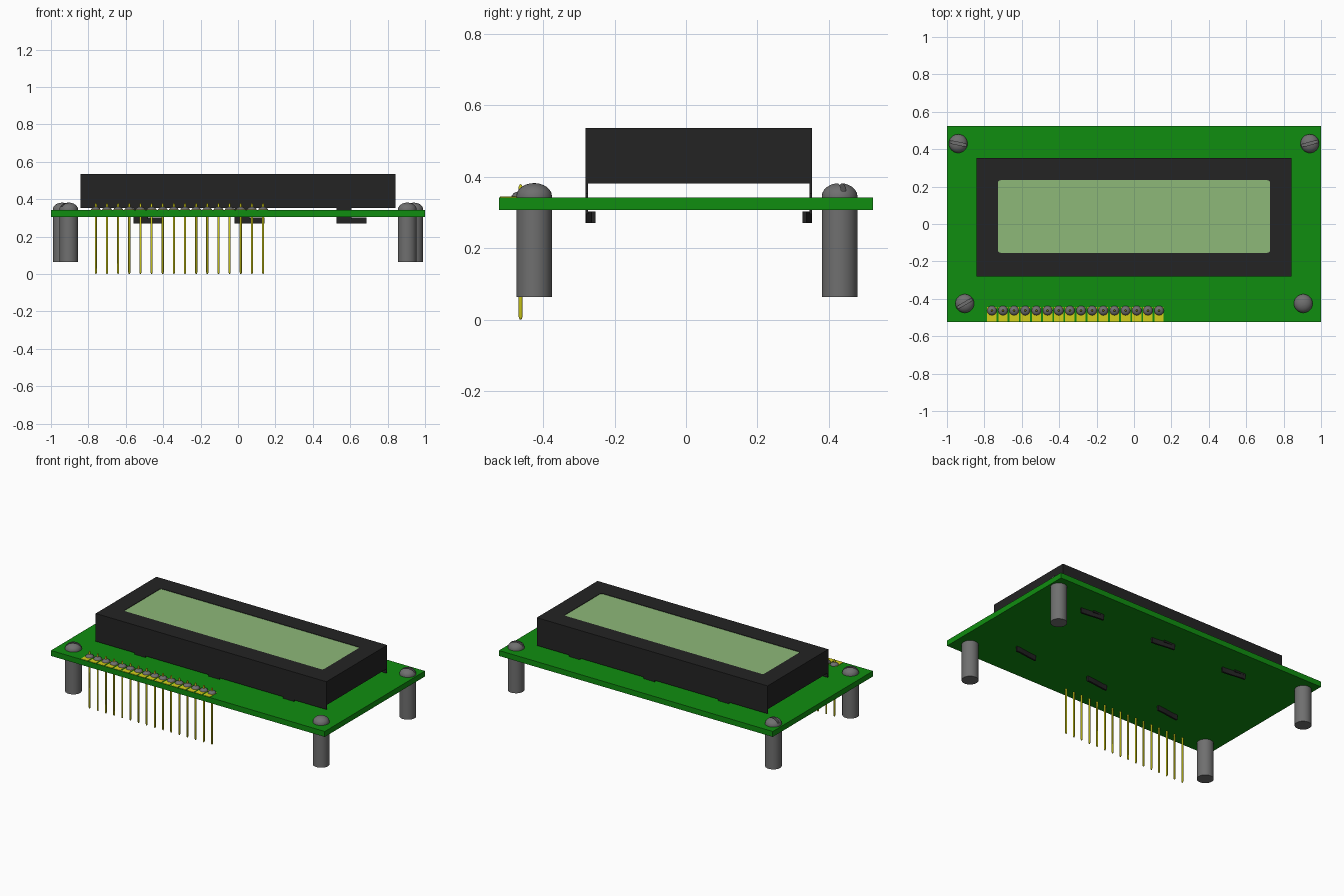
import bpy, bmesh, math
from mathutils import Matrix, Vector

if "Cube" in bpy.data.objects:
    bpy.data.objects.remove(bpy.data.objects["Cube"], do_unlink=True)


def material(name, rgb):
    m = bpy.data.materials.new(name)
    m.use_nodes = True
    m.diffuse_color = (*rgb, 1)
    m.node_tree.nodes["Principled BSDF"].inputs["Base Color"].default_value = (*rgb, 1)
    return m


GREEN = material("board green", (0.005, 0.27, 0.005))
BLACK = material("bezel black", (0.017, 0.017, 0.017))
SCREEN = material("screen pale green", (0.27, 0.48, 0.19))
METAL = material("steel grey", (0.16, 0.16, 0.16))
GOLD = material("pin yellow", (0.65, 0.62, 0.01))


def finish(name, bm, mat, smooth=False):
    bmesh.ops.recalc_face_normals(bm, faces=bm.faces)
    mesh = bpy.data.meshes.new(name)
    bm.to_mesh(mesh)
    bm.free()
    ob = bpy.data.objects.new(name, mesh)
    bpy.context.collection.objects.link(ob)
    mesh.materials.append(mat)
    if smooth:
        bpy.ops.object.select_all(action='DESELECT')
        ob.select_set(True)
        bpy.context.view_layer.objects.active = ob
        bpy.ops.object.shade_smooth_by_angle(angle=math.radians(35))
    return ob


def add_box(bm, x0, x1, y0, y1, z0, z1):
    size = Matrix.Diagonal((x1 - x0, y1 - y0, z1 - z0, 1))
    mid = Matrix.Translation(((x0 + x1) / 2, (y0 + y1) / 2, (z0 + z1) / 2))
    bmesh.ops.create_cube(bm, size=1, matrix=mid @ size)


def add_prism(bm, outline, z0, z1):
    face = bm.faces.new([bm.verts.new((x, y, z0)) for x, y in outline])
    top = bmesh.ops.extrude_face_region(bm, geom=[face])["geom"]
    bmesh.ops.translate(bm, vec=(0, 0, z1 - z0),
                        verts=[v for v in top if isinstance(v, bmesh.types.BMVert)])


def add_lathe(bm, profile, x, y, sides):
    """Revolve (radius, height) points about a vertical axis at x, y."""
    verts = [bm.verts.new((x + r, y, z)) for r, z in profile]
    edges = [bm.edges.new(pair) for pair in zip(verts, verts[1:])]
    bmesh.ops.spin(bm, geom=verts + edges, cent=(x, y, 0), axis=(0, 0, 1),
                   angle=math.tau, steps=sides, use_duplicate=False)
    bmesh.ops.remove_doubles(bm, verts=bm.verts, dist=1e-5)


def rounded_rect(x0, x1, y0, y1, r, steps=4):
    pts = []
    for i, (cx, cy) in enumerate([(x1 - r, y1 - r), (x0 + r, y1 - r),
                                  (x0 + r, y0 + r), (x1 - r, y0 + r)]):
        for k in range(steps + 1):
            a = math.pi / 2 * (i + k / steps)
            pts.append((cx + r * math.cos(a), cy + r * math.sin(a)))
    return pts


def cut(target, cutter):
    mod = target.modifiers.new("cut", 'BOOLEAN')
    mod.operation = 'DIFFERENCE'
    mod.solver = 'EXACT'
    mod.object = cutter
    bpy.context.view_layer.objects.active = target
    bpy.ops.object.modifier_apply(modifier=mod.name)
    bpy.data.objects.remove(cutter, do_unlink=True)


BOARD_BOTTOM, BOARD_TOP = 0.306, 0.342

# Circuit board
bm = bmesh.new()
add_box(bm, -1, 1, -0.523, 0.523, BOARD_BOTTOM, BOARD_TOP)
finish("circuit_board", bm, GREEN)

# Display frame: block with a shallow window
BX, Y0, Y1, TOP = 0.843, -0.281, 0.353, 0.536
bm = bmesh.new()
add_box(bm, -BX, BX, Y0, Y1, 0.381, TOP)
bezel = finish("display_bezel", bm, BLACK)
window = rounded_rect(-0.728, 0.728, -0.154, 0.234, 0.015)
bm = bmesh.new()
add_prism(bm, window, TOP - 0.006, TOP + 0.05)
cut(bezel, finish("window_cutter", bm, BLACK))

# Screen glass inside the window
bm = bmesh.new()
add_prism(bm, window, TOP - 0.009, TOP - 0.003)
finish("display_screen", bm, SCREEN)

# Thin front and back skirts, with twisted tabs through the board
SHEET = 0.007
for label, edge, inward in (("front", Y0, 1), ("back", Y1, -1)):
    a, b = sorted((edge, edge + inward * SHEET))
    bm = bmesh.new()
    add_box(bm, -BX, BX, a, b, 0.352, 0.381)
    finish(label + "_skirt", bm, BLACK)
    bm = bmesh.new()
    for x in (-0.56, -0.018, 0.527):
        add_box(bm, x, x + 0.08, a, b, 0.295, 0.355)
        # S-bent lower lip
        curve = []
        for k in range(9):
            t = k / 8
            curve.append((x + 0.16 * t, edge + inward * 0.016 * (3 * t * t - 2 * t ** 3)))
        inner = [(px, py + inward * 0.011) for px, py in reversed(curve)]
        add_prism(bm, curve + inner, 0.27, 0.302)
    finish(label + "_tabs", bm, BLACK)

# Standoffs and slotted dome screws at the corners
corners = [("front_right", -0.905, -0.425, 30), ("front_left", 0.905, -0.425, 100),
           ("back_right", -0.94, 0.43, -12), ("back_left", 0.94, 0.43, 15)]
R = 0.05
for label, x, y, slot in corners:
    bm = bmesh.new()
    add_lathe(bm, [(0, 0.063), (R, 0.063), (R, BOARD_BOTTOM), (0, BOARD_BOTTOM)], x, y, 32)
    finish(label + "_standoff", bm, METAL, True)
    dome = [(R * math.cos(math.pi / 2 * k / 6), 0.345 + 0.037 * math.sin(math.pi / 2 * k / 6))
            for k in range(6)]
    bm = bmesh.new()
    add_lathe(bm, [(0, BOARD_TOP - 0.002), (R, BOARD_TOP - 0.002)] + dome + [(0, 0.382)],
              x, y, 32)
    head = finish(label + "_screw", bm, METAL, True)
    bm = bmesh.new()
    add_box(bm, -0.1, 0.1, -0.007, 0.007, 0.36, 0.42)
    bm.transform(Matrix.Translation(Vector((x, y, 0))) @ Matrix.Rotation(math.radians(slot), 4, 'Z'))
    cut(head, finish("slot_cutter", bm, METAL))

# Pin header: solder pads, solder fillets and pins
pads, solder, pins = bmesh.new(), bmesh.new(), bmesh.new()
PY = -0.463
for i in range(16):
    x = -0.76 + i * 0.0596
    add_box(pads, x - 0.025, x + 0.025, -0.52, -0.445, BOARD_TOP - 0.002, BOARD_TOP + 0.002)
    add_lathe(solder, [(0, 0.341), (0.026, 0.341), (0.025, 0.347), (0.019, 0.354),
                       (0.01, 0.358), (0, 0.359)], x, PY, 16)
    add_lathe(pins, [(0, 0), (0.003, 0.001), (0.0058, 0.008), (0.0058, 0.371),
                     (0.003, 0.378), (0, 0.379)], x, PY, 10)
finish("header_pads", pads, GOLD)
finish("header_solder", solder, METAL, True)
finish("header_pins", pins, GOLD, True)
